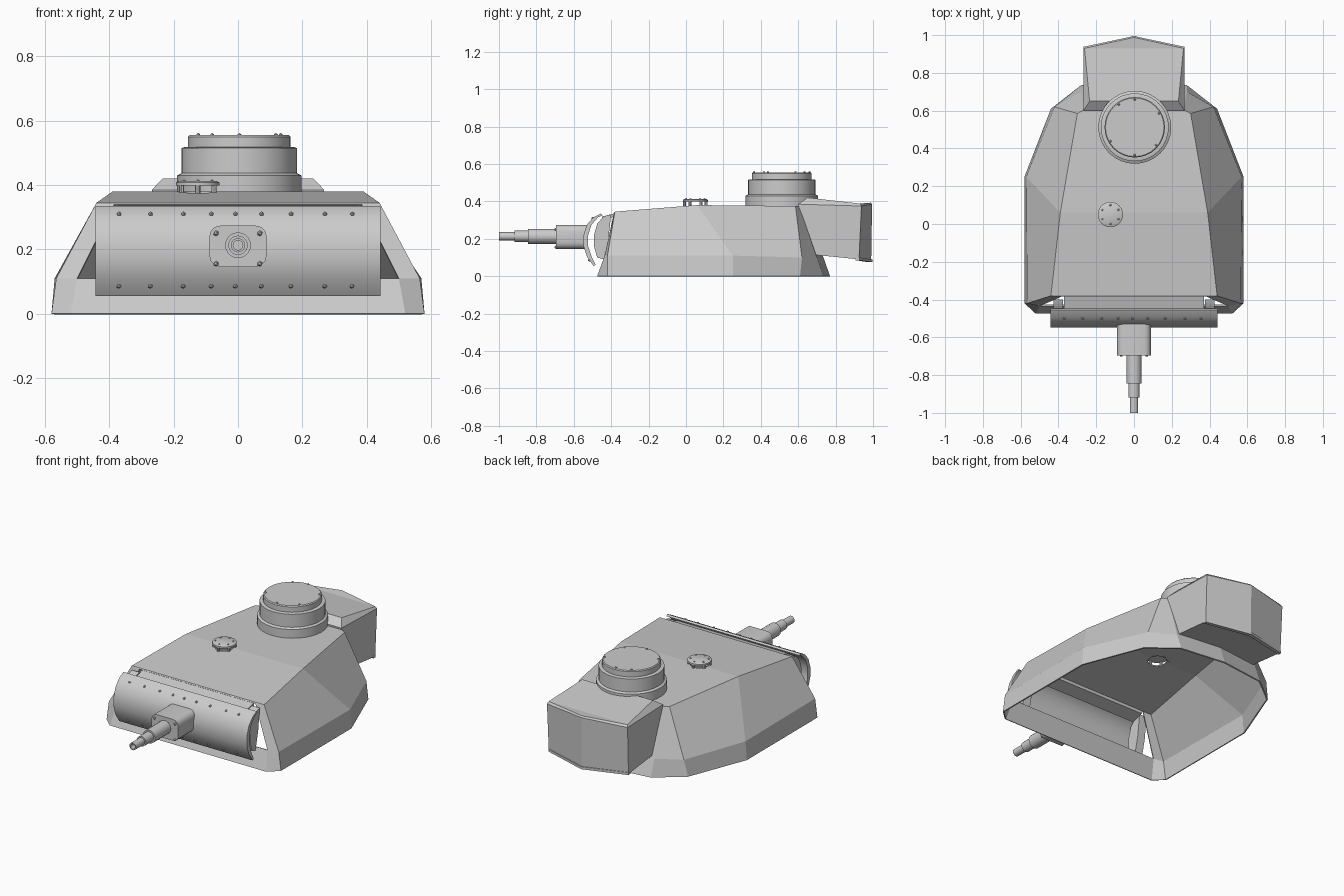
import bpy, bmesh, math
from mathutils import Matrix, Vector

if "Cube" in bpy.data.objects:
    bpy.data.objects.remove(bpy.data.objects["Cube"])


def finish(bm, name, smooth=None):
    bmesh.ops.recalc_face_normals(bm, faces=bm.faces)
    me = bpy.data.meshes.new(name)
    bm.to_mesh(me)
    bm.free()
    ob = bpy.data.objects.new(name, me)
    bpy.context.collection.objects.link(ob)
    if smooth:
        bpy.ops.object.select_all(action='DESELECT')
        bpy.context.view_layer.objects.active = ob
        ob.select_set(True)
        bpy.ops.object.shade_smooth_by_angle(angle=math.radians(smooth))
    return ob


def mirror_rings(name, rings, open_front=0, caps=(False, True)):
    """Stack half outlines (front to rear centre) into a mirrored shell."""
    bm = bmesh.new()
    full = []
    for half in rings:
        pts = list(half) + [(-x, y, z) for x, y, z in reversed(half) if x > 1e-6]
        full.append([bm.verts.new(p) for p in pts])
    n = len(full[0])
    for i in range(len(full) - 1):
        for j in range(n):
            if j == n - 1 and i >= open_front:
                continue
            k = (j + 1) % n
            bm.faces.new((full[i][j], full[i][k], full[i + 1][k], full[i + 1][j]))
    for ring, cap in ((full[0], caps[0]), (full[-1], caps[1])):
        if cap:
            for j in range(n // 2):
                quad = [ring[j], ring[(j + 1) % n], ring[n - 2 - j], ring[n - 1 - j]]
                quad = list(dict.fromkeys(quad))
                if len(quad) > 2 and j < n - 2 - j + 1:
                    bm.faces.new(quad)
    return finish(bm, name)


def extrude(name, profile, axis, a, b, smooth=None):
    bm = bmesh.new()
    def put(p, t):
        return (t, p[0], p[1]) if axis == 'x' else (p[0], t, p[1])
    lo = [bm.verts.new(put(p, a)) for p in profile]
    hi = [bm.verts.new(put(p, b)) for p in profile]
    bm.faces.new(lo)
    bm.faces.new(hi)
    for i in range(len(profile)):
        k = (i + 1) % len(profile)
        bm.faces.new((lo[i], lo[k], hi[k], hi[i]))
    return finish(bm, name, smooth)


def lathe(name, profile, centre, axis='z', sides=32, smooth=30):
    """Spin (radius, height) pairs about an axis; radius 0 closes an end."""
    bm = bmesh.new()
    vs = [bm.verts.new((r, 0, h)) for r, h in profile]
    es = [bm.edges.new(p) for p in zip(vs, vs[1:])]
    bmesh.ops.spin(bm, geom=vs + es, cent=(0, 0, 0), axis=(0, 0, 1),
                   angle=2 * math.pi, steps=sides, use_duplicate=False)
    bmesh.ops.remove_doubles(bm, verts=bm.verts, dist=1e-5)
    rot = Matrix.Rotation(math.pi / 2, 4, 'X') if axis == 'y' else Matrix()
    bmesh.ops.transform(bm, matrix=Matrix.Translation(centre) @ rot, verts=bm.verts)
    return finish(bm, name, smooth)


def bolts(name, points, r=0.008):
    bm = bmesh.new()
    for p in points:
        bmesh.ops.create_icosphere(bm, subdivisions=1, radius=r,
                                   matrix=Matrix.Translation(p))
    return finish(bm, name)


# Armoured shell, open underneath and behind the gun shield
shell = mirror_rings("turret_shell", [
    [(.52, -.475, 0), (.58, -.42, 0), (.58, .25, 0), (.44, .61, 0), (.28, .735, 0), (0, .77, 0)],
    [(.50, -.435, .11), (.565, -.42, .11), (.57, .25, .11), (.42, .62, .1), (.28, .70, .1), (0, .735, .1)],
    [(.385, -.385, .34), (.44, -.38, .345), (.39, .06, .38), (.30, .585, .375), (.262, .605, .375), (0, .61, .375)],
], open_front=1)
solid = shell.modifiers.new("plate", 'SOLIDIFY')
solid.thickness = 0.008
solid.offset = -1

# Roof opening under the vent cover
cutter = lathe("vent_cutter", [(0, .3), (.052, .3), (.052, .45), (0, .45)], (-.125, .05, 0))
cutter.hide_render = True
cutter.hide_viewport = True
hole = shell.modifiers.new("vent_hole", 'BOOLEAN')
hole.object = cutter
hole.operation = 'DIFFERENCE'
hole.solver = 'EXACT'

# Ledge between roof and gun shield
extrude("roof_lip", [(-.45, .318), (-.375, .338), (-.375, .32), (-.45, .30)], 'x', -.37, .37)

# Curved gun shield with its end cheeks
outer = [(-.455, .335), (-.495, .315), (-.53, .275), (-.548, .22),
         (-.548, .16), (-.53, .105), (-.495, .055)]
inner = [(y + .025, z) for y, z in reversed(outer[1:-1])]
extrude("gun_shield", outer + [(-.483, .06)] + inner + [(-.447, .325)], 'x', -.443, .443, 35)
cheek = [(-.40, .33), (-.44, .32), (-.475, .28), (-.492, .22), (-.492, .16),
         (-.475, .10), (-.44, .09), (-.415, .20)]
for side, s in (("left", -1), ("right", 1)):
    extrude("cheek_" + side, cheek, 'x', s * .375, s * .425, 35)

xs = [-.37, -.272, -.17, -.083, -.008, .073, .165, .27, .355]
bolts("shield_bolts", [(x, y, z) for x in xs for y, z in ((-.499, .31), (-.516, .086))])

# Gun mount block with rounded corners
block = []
for cx, cz, a0 in ((.055, .24, 0), (-.055, .24, 90), (-.055, .18, 180), (.055, .18, 270)):
    for a in (0, 30, 60, 90):
        t = math.radians(a0 + a)
        block.append((cx + .034 * math.cos(t), cz + .034 * math.sin(t)))
extrude("gun_mount", block, 'y', -.695, -.53, 35)
bolts("mount_bolts", [(x, -.695, z) for x in (-.068, .068) for z in (.155, .25)], .009)

# Stepped barrel with hollow muzzle
lathe("barrel", [(0, .68), (.04, .68), (.04, .845), (.03, .845), (.03, .918),
                 (.022, .918), (.022, 1), (.015, 1), (.015, .95), (0, .95)],
      (0, 0, .213), 'y', 20)

# Commander cupola
lathe("cupola", [(0, .37), (.193, .37), (.193, .43), (.18, .437), (.18, .515), (.17, .518),
                 (.16, .518), (.16, .55), (.155, .555), (0, .555)], (.004, .512, 0))
bolts("cupola_bolts", [(.004 + .148 * math.cos(t), .512 + .148 * math.sin(t), .555)
                       for t in (math.radians(a) for a in (30, 90, 125, 210, 270, 320))], .007)

# Raised vent cover on the roof
lathe("vent_cover", [(0, .398), (.067, .398), (.067, .408), (.06, .412), (0, .412)],
      (-.125, .05, 0), sides=24)
ring = [(math.cos(math.radians(60 * i + 30)), math.sin(math.radians(60 * i + 30))) for i in range(6)]
bolts("vent_bolts", [(-.125 + .05 * c, .05 + .05 * s, .412) for c, s in ring], .006)
for i, (c, s) in enumerate(ring):
    lathe(f"vent_leg_{i}", [(0, .37), (.008, .37), (.008, .40), (0, .40)],
          (-.125 + .058 * c, .05 + .058 * s, 0), sides=8)

# Rear stowage bin
mirror_rings("stowage_bin", [
    [(.262, .63, .12), (.265, .925, .09), (0, .99, .08)],
    [(.268, .60, .385), (.268, .938, .375), (0, .995, .385)],
    [(.235, .65, .42), (.262, .93, .388), (0, .988, .393)],
], open_front=2, caps=(True, True))
# Lip along the lower rear edge of the bin
for side, s in (("left", -1), ("right", 1)):
    bm = bmesh.new()
    lip = [(s * .266, .928), (0, .996), (0, .975), (s * .266, .907)]
    lo = [bm.verts.new((x, y, .075 if x == 0 else .085)) for x, y in lip]
    hi = [bm.verts.new((x, y, .09 if x == 0 else .10)) for x, y in lip]
    bm.faces.new(lo)
    bm.faces.new(hi)
    for i in range(4):
        k = (i + 1) % 4
        bm.faces.new((lo[i], lo[k], hi[k], hi[i]))
    finish(bm, "bin_lip_" + side)
